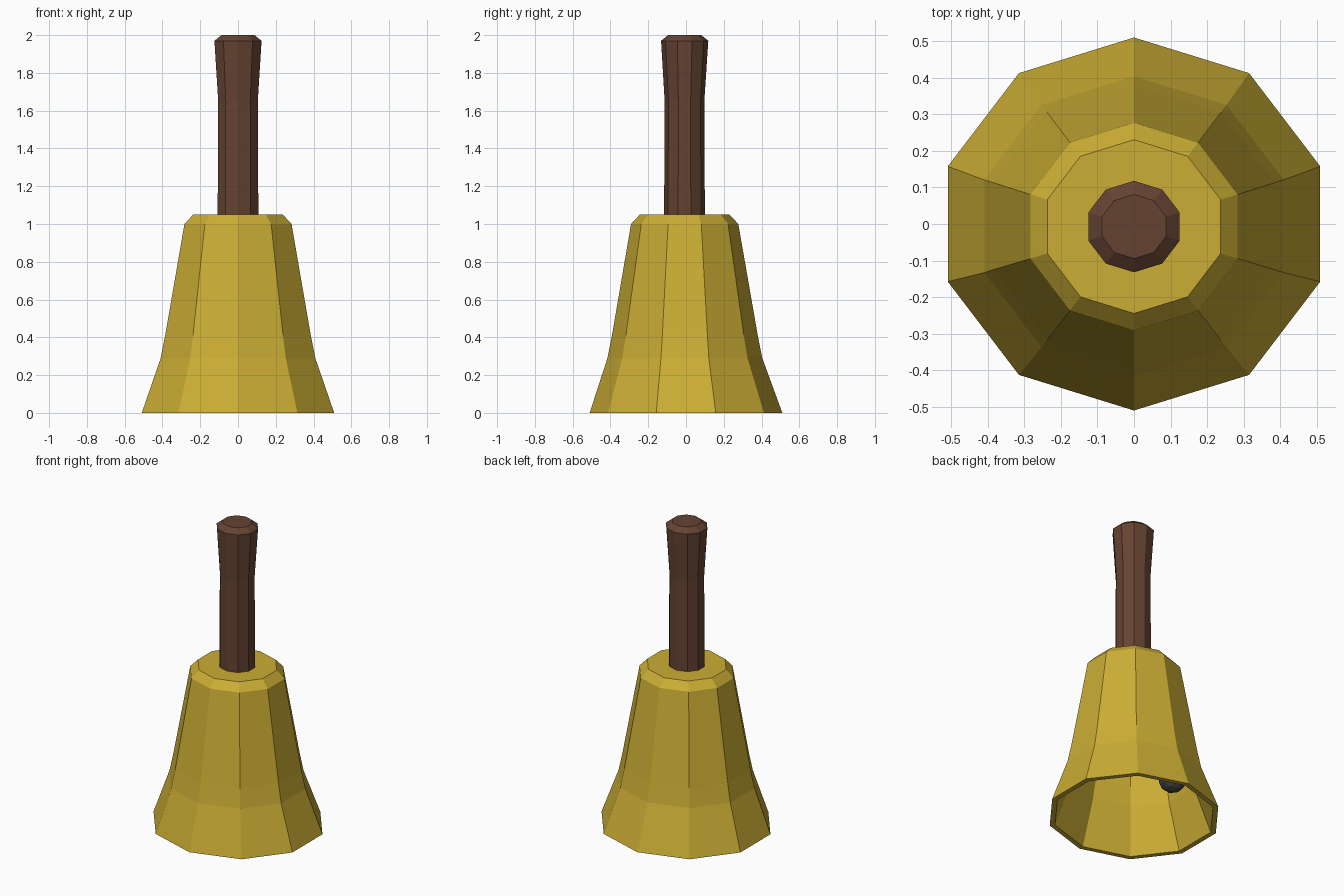
import bpy, bmesh, math
from mathutils import Vector

if "Cube" in bpy.data.objects:
    bpy.data.objects.remove(bpy.data.objects["Cube"])

SIDES = 10
X_STRETCH = 1.05  # the bell is very slightly wider along x


def material(name, rgb):
    m = bpy.data.materials.new(name)
    m.diffuse_color = (*rgb, 1)
    m.use_nodes = True
    m.node_tree.nodes["Principled BSDF"].inputs["Base Color"].default_value = m.diffuse_color
    return m


gold = material("gold", (0.60, 0.42, 0.035))
wood = material("dark wood", (0.13, 0.056, 0.032))
iron = material("dark iron", (0.06, 0.055, 0.055))


def finish(bm, name, mat):
    bmesh.ops.recalc_face_normals(bm, faces=bm.faces)
    me = bpy.data.meshes.new(name)
    bm.to_mesh(me)
    bm.free()
    me.materials.append(mat)
    ob = bpy.data.objects.new(name, me)
    bpy.context.collection.objects.link(ob)
    return ob


def lathe(name, profile, mat):
    """Flat-sided turning from (radius, z, y offset) rings, capped at both ends."""
    bm = bmesh.new()
    rings = []
    for r, z, dy in profile:
        ring = []
        for i in range(SIDES):
            a = math.pi / 2 + i * math.tau / SIDES
            ring.append(bm.verts.new((r * X_STRETCH * math.cos(a), r * math.sin(a) + dy, z)))
        rings.append(ring)
    for lo, hi in zip(rings, rings[1:]):
        for i in range(SIDES):
            j = (i + 1) % SIDES
            bm.faces.new((lo[i], lo[j], hi[j], hi[i]))
    bm.faces.new(rings[0])
    bm.faces.new(rings[-1])
    return finish(bm, name, mat)


# Hollow bell: inner ceiling, down the inside, round the lip, up the outside
lathe("bell", [
    (0.215, 1.015, -0.007), (0.25, 0.98, -0.007), (0.352, 0.41, -0.006),
    (0.378, 0.29, -0.005), (0.478, 0.0, 0),
    (0.51, 0.0, 0), (0.41, 0.29, -0.006), (0.386, 0.41, -0.006),
    (0.284, 1.0, -0.007), (0.2375, 1.05, -0.007),
], gold)

# Wooden handle with flared, chamfered end
lathe("handle", [
    (0.108, 1.03, -0.008), (0.105, 1.65, -0.008),
    (0.125, 1.97, -0.007), (0.0875, 2.0, -0.007),
], wood)

# Clapper swung to one side
pivot, ball = Vector((0, 0, 1.01)), Vector((-0.26, 0.05, 0.33))
bm = bmesh.new()
bmesh.ops.create_icosphere(bm, subdivisions=2, radius=0.085)
bmesh.ops.translate(bm, verts=bm.verts, vec=ball)
finish(bm, "clapper_ball", iron)

bm = bmesh.new()
bmesh.ops.create_cone(bm, cap_ends=True, segments=8, radius1=0.02, radius2=0.02,
                      depth=(ball - pivot).length)
rod = finish(bm, "clapper_rod", iron)
rod.location = (pivot + ball) / 2
rod.rotation_euler = (ball - pivot).to_track_quat('Z', 'Y').to_euler()
